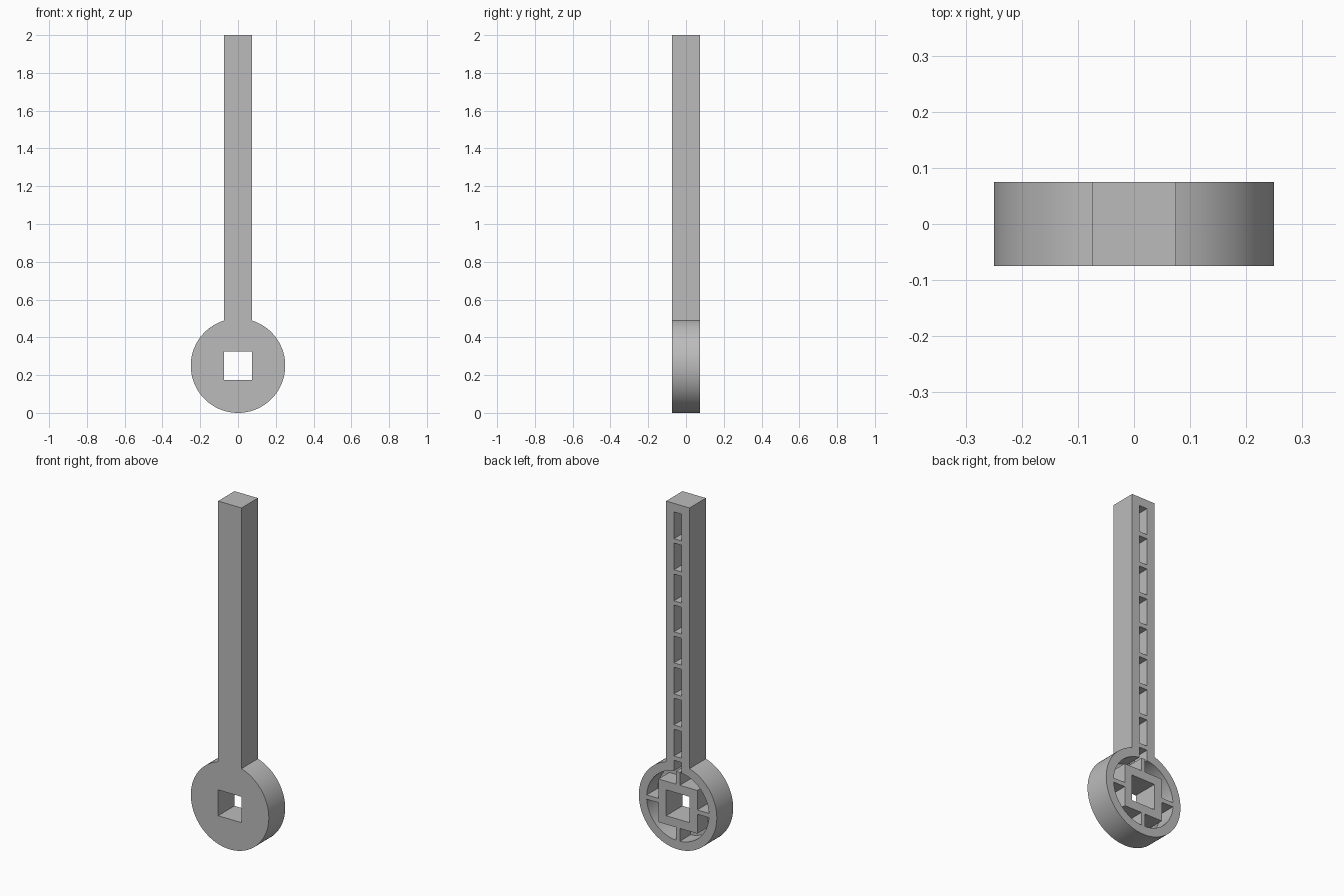
import bpy, bmesh
from math import sin, cos, asin, pi, radians

if "Cube" in bpy.data.objects:
    bpy.data.objects.remove(bpy.data.objects["Cube"])

HALF = 0.075      # half thickness of the bar and disc
FLOOR = -0.025    # inner side of the front plate
RING, HUB_Z = 0.25, 0.25
WALL, RIB = 0.05, 0.025

grey = bpy.data.materials.new("grey_plastic")
grey.use_nodes = True
colour = (0.5, 0.5, 0.5, 1)
grey.diffuse_color = colour
grey.node_tree.nodes["Principled BSDF"].inputs["Base Color"].default_value = colour


def prism(name, outline, y0, y1):
    """Extrude an (x, z) outline from y0 to y1."""
    bm = bmesh.new()
    face = bm.faces.new([bm.verts.new((x, y0, z)) for x, z in outline])
    out = bmesh.ops.extrude_face_region(bm, geom=[face])
    verts = [g for g in out["geom"] if isinstance(g, bmesh.types.BMVert)]
    bmesh.ops.translate(bm, verts=verts, vec=(0, y1 - y0, 0))
    bmesh.ops.recalc_face_normals(bm, faces=bm.faces)
    mesh = bpy.data.meshes.new(name)
    bm.to_mesh(mesh)
    bm.free()
    mesh.materials.append(grey)
    ob = bpy.data.objects.new(name, mesh)
    bpy.context.collection.objects.link(ob)
    return ob


def box(name, x0, x1, z0, z1, y0=FLOOR, y1=HALF):
    return prism(name, [(x0, z0), (x1, z0), (x1, z1), (x0, z1)], y0, y1)


def keyhole(radius, half_width, top, steps=96):
    """Outline of a round head with a straight bar rising from it."""
    a = asin(half_width / radius)
    sweep = [a + (2 * pi - 2 * a) * i / steps for i in range(steps + 1)]
    arc = [(radius * sin(t), HUB_Z + radius * cos(t)) for t in sweep]
    return arc + [(-half_width, top), (half_width, top)]


def cut(ob, cutter):
    mod = ob.modifiers.new("cut", "BOOLEAN")
    mod.operation, mod.solver, mod.object = "DIFFERENCE", "EXACT", cutter
    bpy.context.view_layer.objects.active = ob
    bpy.ops.object.modifier_apply(modifier=mod.name)


# Outer shell, hollow from the back, and the square socket hub
shell = prism("shell", keyhole(RING, HALF, 2), -HALF, HALF)
cavity = prism("cavity_cutter", keyhole(RING - WALL, RIB, 2 - WALL), FLOOR, 0.2)
socket = box("socket_cutter", -HALF, HALF, HUB_Z - HALF, HUB_Z + HALF, -0.2, 0.2)
HUB = HALF + WALL
hub = box("socket_hub", -HUB, HUB, HUB_Z - HUB, HUB_Z + HUB)
cut(shell, cavity)
cut(shell, socket)
cut(hub, socket)
for cutter in (cavity, socket):
    bpy.data.objects.remove(cutter)

# Cross ribs along the bar
PITCH = 0.18
for i in range(1, 9):
    top = 2 - WALL - i * PITCH + RIB
    box(f"bar_rib_{i}", -RIB, RIB, top - RIB, top)

# Spokes between the hub and the ring
INNER, H = RING - WALL, RIB / 2
for side, s in (("left", 1), ("right", -1)):
    box(f"{side}_spoke", s * HUB, s * INNER, HUB_Z - H, HUB_Z + H)
for side, s in (("upper", 1), ("lower", -1)):
    box(f"{side}_spoke", -H, H, HUB_Z + s * HUB, HUB_Z + s * INNER)

# Smooth the round walls, keep the edges sharp
bpy.ops.object.select_all(action="DESELECT")
shell.select_set(True)
bpy.context.view_layer.objects.active = shell
bpy.ops.object.shade_smooth_by_angle(angle=radians(30))
